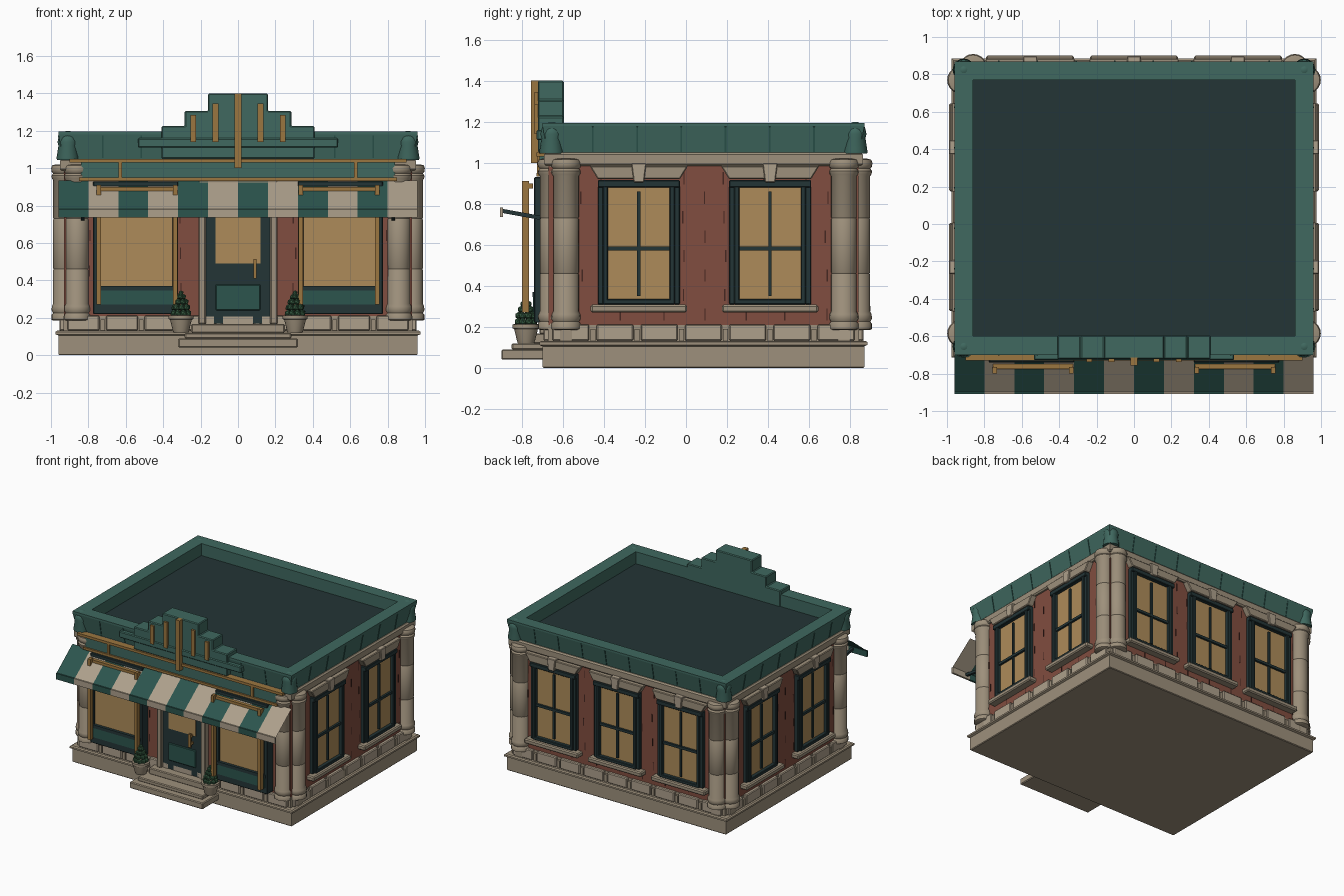
import bpy, bmesh, math, random
from mathutils import Matrix, Vector

if "Cube" in bpy.data.objects:
    bpy.data.objects.remove(bpy.data.objects["Cube"])

random.seed(4)
COL = dict(stone=(.34, .28, .20), pale=(.42, .35, .26), brick=(.22, .075, .05), joint=(.06, .02, .015),
           green=(.05, .14, .115), deep=(.025, .09, .075), dark=(.017, .035, .037),
           gold=(.33, .18, .05), glass=(.42, .26, .10), leaf=(.035, .10, .05))
MATS = {}
for k, c in COL.items():
    MATS[k] = bpy.data.materials.new(k)
    MATS[k].diffuse_color = (*c, 1)
I = Matrix.Identity(4)
HX, HY, CY = .93, .755, .085          # wall rectangle
Y0, Y1 = CY - HY, CY + HY


def finish(name, mat, bm, bevel=0, smooth=False):
    bmesh.ops.recalc_face_normals(bm, faces=bm.faces)
    me = bpy.data.meshes.new(name)
    bm.to_mesh(me)
    bm.free()
    me.materials.append(MATS[mat])
    ob = bpy.data.objects.new(name, me)
    bpy.context.collection.objects.link(ob)
    if bevel:
        m = ob.modifiers.new("bevel", 'BEVEL')
        m.width, m.segments = bevel, 1
    if smooth:
        bpy.context.view_layer.objects.active = ob
        bpy.ops.object.select_all(action='DESELECT')
        ob.select_set(True)
        bpy.ops.object.shade_smooth_by_angle(angle=math.radians(40))
    return ob


def boxes(name, mat, items, M=I, bevel=0):
    """Each item: x0, x1, y0, y1, z0, z1"""
    bm = bmesh.new()
    for x0, x1, y0, y1, z0, z1 in items:
        T = Matrix.Translation(((x0 + x1) / 2, (y0 + y1) / 2, (z0 + z1) / 2))
        bmesh.ops.create_cube(bm, size=1, matrix=M @ T @ Matrix.Diagonal((x1 - x0, y1 - y0, z1 - z0, 1)))
    return finish(name, mat, bm, bevel)


def mirrored(items):
    return items + [(-b, -a, *r) for a, b, *r in items]


def ring(name, mat, prof, closed=True):
    """Sweep (offset, z) profile round the wall rectangle; open profiles are capped."""
    bm = bmesh.new()
    loops = [[bm.verts.new((sx * (HX + d), CY + sy * (HY + d), z))
              for sx, sy in ((-1, -1), (1, -1), (1, 1), (-1, 1))] for d, z in prof]
    n = len(loops)
    for i in range(n if closed else n - 1):
        a, b = loops[i], loops[(i + 1) % n]
        for j in range(4):
            bm.faces.new((a[j], a[(j + 1) % 4], b[(j + 1) % 4], b[j]))
    if not closed:
        bm.faces.new(loops[0])
        bm.faces.new(loops[-1])
    return finish(name, mat, bm)


def lathe(name, mat, prof, places, seg=20):
    bm = bmesh.new()
    for px, py in places:
        rows = [[bm.verts.new((px + r * math.cos(2 * math.pi * j / seg), py + r * math.sin(2 * math.pi * j / seg), z))
                 for j in range(seg)] for r, z in prof]
        for a, b in zip(rows, rows[1:]):
            for j in range(seg):
                bm.faces.new((a[j], a[(j + 1) % seg], b[(j + 1) % seg], b[j]))
        bm.faces.new(rows[0])
        bm.faces.new(rows[-1])
    return finish(name, mat, bm, smooth=True)


def prism(name, mat, outline, y0, y1, M=I, bevel=0):
    """Extrude an (x, z) outline from y0 to y1"""
    bm = bmesh.new()
    f = bm.faces.new([bm.verts.new(M @ Vector((x, y0, z))) for x, z in outline])
    r = bmesh.ops.extrude_face_region(bm, geom=[f])
    vs = [g for g in r['geom'] if isinstance(g, bmesh.types.BMVert)]
    bmesh.ops.translate(bm, verts=vs, vec=M.to_3x3() @ Vector((0, y1 - y0, 0)))
    return finish(name, mat, bm, bevel)


# Plinth, walls, frieze, cornice and roof
ring("plinth", "stone", [(.025, 0), (.03, .005), (.03, .105), (.045, .112), (.045, .125), (.035, .132)], False)
ring("stone_course", "stone", [(.003, .13), (.003, .21)], False)
ring("brick_walls", "brick", [(0, .2), (0, 1.0)], False)
ring("frieze", "stone", [(.012, .985), (.022, .995), (.022, 1.04), (.012, 1.05)], False)
ring("cornice", "green", [(0, 1.045), (.006, 1.05), (.03, 1.18), (.03, 1.195), (-.07, 1.195), (-.07, 1.045)])
ring("roof", "dark", [(-.06, 1.05), (-.06, 1.1)], False)

# Wall frames: local x runs along the wall, local -y points outwards
SIDES = {"front": (Matrix.Translation((0, Y0, 0)), HX, []),
         "back": (Matrix.Translation((0, Y1, 0)) @ Matrix.Rotation(math.pi, 4, 'Z'), HX, [-.555, 0, .555]),
         "right": (Matrix.Translation((HX, 0, 0)) @ Matrix.Rotation(math.pi / 2, 4, 'Z'), HY, [-.23, .41]),
         "left": (Matrix.Translation((-HX, 0, 0)) @ Matrix.Rotation(-math.pi / 2, 4, 'Z'), HY, [.23, -.41])}

for side, (M, half, wins) in SIDES.items():
    off = {"right": CY, "left": -CY}.get(side, 0)
    # foundation blocks, brick joints and cornice seams
    n = round(2 * half / .21)
    w = 2 * half / n
    boxes(side + "_foundation_blocks", "pale",
          [(off - half + i * w + .018, off - half + (i + 1) * w - .018, -.025, .01, .132, .212) for i in range(n)], M, .006)
    boxes(side + "_foundation_keys", "stone",
          [(off - half + i * w - .012, off - half + i * w + .012, -.02, .01, .132, .19) for i in range(1, n)], M)
    joints = []
    for row in range(8):
        for i in range(-4, 5):
            u = off + i * .2 + (row % 2) * .1 + random.uniform(-.01, .01)
            if abs(u - off) < half - .1:
                joints.append((u - .003, u + .003, -.002, .01, .23 + row * .095, .29 + row * .095))
    boxes(side + "_brick_joints", "joint", joints, M)
    tilt = M @ Matrix.Translation((0, -.018, 1.115)) @ Matrix.Rotation(math.atan(.024 / .13), 4, 'X')
    boxes(side + "_cornice_seams", "deep",
          [(off - half + i * w - .004, off - half + i * w + .004, -.004, .006, -.062, .062) for i in range(1, n)], tilt)
    # windows
    for k, u in enumerate(wins):
        W, nm = M @ Matrix.Translation((u, 0, 0)), f"{side}_window_{k}_"
        boxes(nm + "frame", "dark", mirrored([(.15, .175, -.04, .01, .31, .91), (.172, .2, -.028, .01, .31, .91)]) +
              [(-.2, .2, -.042, .01, .88, .915), (-.17, .17, -.04, .01, .31, .335)], W, .004)
        boxes(nm + "glass", "glass", [(-.155, .155, -.012, .01, .32, .89)], W)
        boxes(nm + "bars", "dark", [(-.008, .008, -.024, 0, .35, .86), (-.155, .155, -.028, 0, .572, .592)], W)
        boxes(nm + "sill", "stone", [(-.235, .235, -.06, .01, .27, .308)], W, .008)
        prism(nm + "lintel", "stone", [(-.2, .92), (.2, .92), (.24, .985), (-.24, .985)], -.045, .01, W, .005)
        prism(nm + "keystone", "pale", [(-.025, .905), (.025, .905), (.037, .998), (-.037, .998)], -.058, .01, W, .004)

# Paired corner columns
cols = [(sx * x, y) for sx in (-1, 1) for x, y in ((.925, .77), (.86, .835), (.925, -.585), (.86, -.65))]
lathe("corner_columns", "stone",
      [(.062, .185), (.072, .19), (.072, .215), (.064, .225), (.072, .24), (.07, .262), (.063, .275), (.063, .455),
       (.06, .46), (.063, .465), (.063, .725), (.06, .73), (.063, .735), (.063, .935), (.07, .945), (.072, .96),
       (.064, .972), (.072, .98), (.074, 1.0), (.068, 1.015), (.05, 1.02)], cols)
boxes("column_feet", "stone", mirrored([(x - .03, x + .03, y - .03, y + .03, .13, .19) for x, y in cols[4:]]))
lathe("cornice_corner_knobs", "green",
      [(.058, 1.045), (.06, 1.055), (.05, 1.12), (.055, 1.14), (.05, 1.165), (.034, 1.188), (.01, 1.199)],
      [(sx * .91, y) for sx in (-1, 1) for y in (-.655, .825)], 16)

# Stepped parapet over the entrance
half = [(.16, 1.4), (.16, 1.305), (.285, 1.305), (.285, 1.225), (.41, 1.225), (.41, 1.05)]
prism("stepped_parapet", "green", [(-x, z) for x, z in reversed(half)] + half, -.722, -.595, bevel=.006)
boxes("parapet_ledge", "green", [(-.535, .535, -.728, -.6, 1.11, 1.16)], bevel=.006)
boxes("parapet_gold_strips", "gold", [(-.018, .018, -.756, -.715, 1.0, 1.4)] +
      mirrored([(.105, .135, -.738, -.715, 1.14, 1.345), (.225, .255, -.738, -.715, 1.14, 1.285)]))

# Sign band
boxes("sign_band", "green", [(-.84, .84, -.715, -.66, .945, 1.045)])
boxes("sign_gold_trim", "gold", [(-.9, .9, -.73, -.66, 1.03, 1.05), (-.85, .85, -.728, -.66, .932, .95)] +
      mirrored([(.62, .64, -.726, -.7, .94, 1.04)]))

# Striped awning with valance and support arms
for mat, first in (("deep", 0), ("pale", 1)):
    bm = bmesh.new()
    for i in range(first, 12, 2):
        x = -.96 + i * .16
        bm.faces.new([bm.verts.new(p) for p in ((x, -.9, .78), (x + .16, -.9, .78), (x + .16, -.7, .935), (x, -.7, .935))])
    finish("awning_stripes_" + mat, mat, bm)
    boxes("awning_valance_" + mat, mat,
          [(-.96 + i * .16, -.8 + i * .16, -.908, -.893, .735, .782) for i in range(first, 12, 2)])
boxes("awning_arms", "dark", mirrored([(.82, .84, -.1, .1, -.01, .01)]),
      Matrix.Translation((0, -.8, .748)) @ Matrix.Rotation(-.18, 4, 'X'))

# Shop windows with gold posts and rails
boxes("shop_window_frames", "dark", mirrored([(.32, .35, -.74, -.66, .22, .93), (.745, .775, -.74, -.66, .22, .93),
      (.32, .775, -.74, -.66, .22, .345), (.32, .775, -.74, -.66, .9, .93)]), bevel=.004)
boxes("shop_window_aprons", "dark", mirrored([(.335, .76, -.748, -.7, .345, .37)]))
boxes("shop_window_panels", "deep", mirrored([(.34, .755, -.745, -.7, .27, .35)]))
boxes("shop_window_glass", "glass", mirrored([(.345, .75, -.725, -.67, .34, .91)]))
boxes("shop_gold_posts", "gold", mirrored([(x - .012, x + .012, -.8, -.765, .27, .91) for x in (.335, .745)] +
      [(.325, .755, -.775, -.745, .875, .898)]))

# Entrance
boxes("door_surround", "stone", mirrored([(.172, .212, -.715, -.66, .165, .93)]) +
      [(-.212, .212, -.715, -.66, .89, .93)], bevel=.006)
boxes("door", "dark", [(-.172, .172, -.695, -.66, .17, .9)])
boxes("door_glass", "glass", [(-.12, .12, -.7, -.66, .49, .86)])
boxes("door_panel", "deep", [(-.12, .12, -.704, -.66, .24, .378)], bevel=.005)
boxes("door_handle", "gold", [(.082, .1, -.74, -.722, .41, .515), (.084, .098, -.73, -.69, .425, .44),
      (.084, .098, -.73, -.69, .485, .5)])
boxes("entrance_steps", "stone", [(-.32, .32, -.9, -.68, .04, .09), (-.285, .285, -.85, -.68, .088, .12),
      (-.25, .25, -.76, -.66, .118, .168)], bevel=.006)

# Planters with layered shrubs
spots = [(-.305, -.78), (.305, -.78)]
lathe("planters", "stone", [(.04, .12), (.045, .135), (.058, .19), (.066, .193), (.066, .212), (.05, .214)], spots, 16)
bm = bmesh.new()
for px, py in spots:
    for z, r, n, s in ((.225, .04, 8, .02), (.255, .034, 7, .02), (.285, .025, 6, .018), (.312, .013, 4, .016), (.332, 0, 1, .015)):
        for j in range(n):
            a = 2 * math.pi * j / n + z * 40
            bmesh.ops.create_icosphere(bm, subdivisions=1, radius=s,
                                       matrix=Matrix.Translation((px + r * math.cos(a), py + r * math.sin(a), z)))
finish("shrubs", "leaf", bm)

for m in bpy.data.materials:
    if m.users and not m.is_grease_pencil:
        m.use_nodes = True
        m.node_tree.nodes["Principled BSDF"].inputs["Base Color"].default_value = m.diffuse_color
